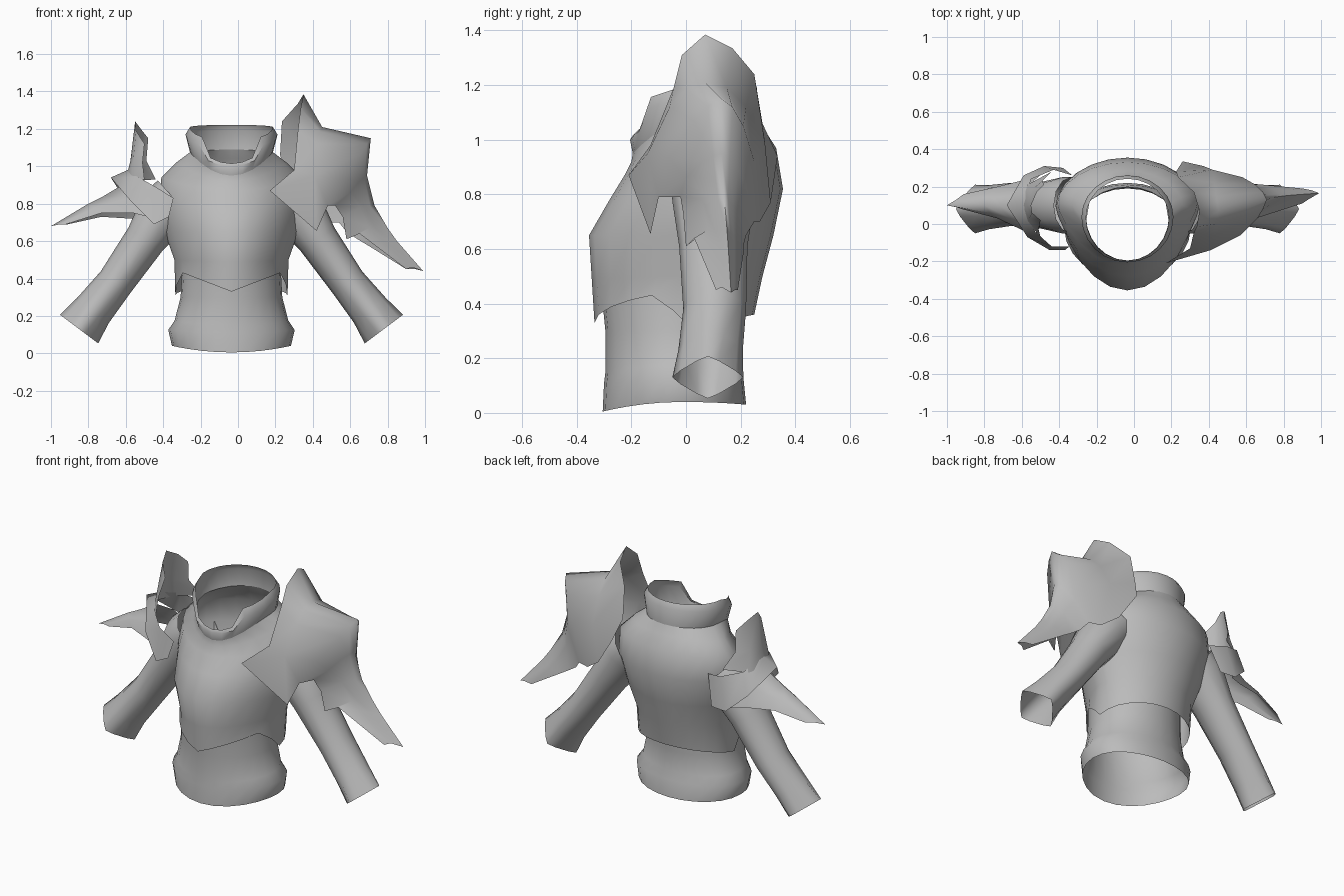
import bpy, bmesh, math
from mathutils import Vector

CX = -0.035  # the body's centre line
grey = bpy.data.materials.new("plain_grey")
grey.diffuse_color = (0.5, 0.5, 0.5, 1)


def loft(name, rows, ref, closed=False, mirror=False, angle=50):
    """Skin equal-length rows of points, facing away from ref."""
    bm = bmesh.new()
    grid = [[bm.verts.new(p) for p in row] for row in rows]
    n = len(rows[0])
    for a, b in zip(grid, grid[1:]):
        for i in range(n if closed else n - 1):
            j = (i + 1) % n
            bm.faces.new((a[i], a[j], b[j], b[i]))
    if mirror:
        copy = bmesh.ops.duplicate(bm, geom=bm.verts[:] + bm.edges[:] + bm.faces[:])
        for g in copy["geom"]:
            if isinstance(g, bmesh.types.BMVert):
                g.co.x = 2 * CX - g.co.x
        bmesh.ops.reverse_faces(
            bm, faces=[g for g in copy["geom"] if isinstance(g, bmesh.types.BMFace)])
    bm.normal_update()
    ref = Vector(ref)
    side = 0
    for f in bm.faces:
        c = f.calc_center_median()
        if mirror and c.x < CX:
            continue
        side += f.normal.dot(c - ref) * f.calc_area()
    if side < 0:
        bmesh.ops.reverse_faces(bm, faces=bm.faces[:])
    me = bpy.data.meshes.new(name)
    bm.to_mesh(me)
    bm.free()
    ob = bpy.data.objects.new(name, me)
    bpy.context.collection.objects.link(ob)
    me.materials.append(grey)
    bpy.ops.object.select_all(action='DESELECT')
    ob.select_set(True)
    bpy.context.view_layer.objects.active = ob
    bpy.ops.object.shade_smooth_by_angle(angle=math.radians(angle))
    return ob


def ring(hw, yf, yb, zf, zs, zb, height=None, ef=1.0, eb=1.0, shift=.06, n=24):
    """Body ring: half width, front/back y, front/side/back height, keel exponents."""
    pts = []
    mid = (yf + yb) / 2 + shift
    for i in range(n):
        a = 2 * math.pi * i / n
        c, s = math.cos(a), math.sin(a)
        y = mid + ((yb if s > 0 else yf) - mid) * abs(s) ** (eb if s > 0 else ef)
        z = height(s) if height else zs + ((zb if s > 0 else zf) - zs) * s * s
        pts.append((CX + hw * c, y, z))
    return pts


# Waist with flared hem
loft("waist", [ring(*r, ef=1.05, eb=.9, shift=.02) for r in (
    (.318, -.305, .22, .005, .04, .03),
    (.338, -.30, .21, .11, .125, .13),
    (.304, -.295, .19, .15, .175, .18),
    (.272, -.295, .19, .30, .30, .30),
    (.262, -.31, .20, .45, .48, .45))], (CX, 0, .25), closed=True, angle=85)


def hem(s):
    # Breastplate hem: straight V in front, notch and flap at the sides
    if s < -.5:
        return .33 + .10 * math.sqrt(max(0, 1 - s * s)) / .866
    if s < 0:
        return .43 - .12 * (s + .5) / .5
    return .31 + .05 * s


# Breastplate up to the neck
loft("breastplate", [ring(.30, -.335, .25, 0, 0, 0, hem, 1.3, 1.0)] + [
    ring(*r, ef=1.45, eb=1.1) for r in (
        (.305, -.345, .28, .49, .50, .50),
        (.358, -.355, .32, .65, .65, .65),
        (.385, -.28, .355, .78, .82, .82),
        (.375, -.225, .33, .87, .94, .97),
        (.295, -.20, .285, .92, 1.02, 1.04))] + [
    ring(.222, -.195, .262, .95, 1.075, 1.09, shift=.01)],
    (CX, 0, .65), closed=True)


def rim(side, back, front):
    # Collar rim with a stepped gap in front
    def height(s):
        if s < -.8:
            return front + .03 * (1 + s) / .134
        return side + (back - side) * s if s > 0 else side + .075 * s
    return height


# Standing collar with a turned-in rim
loft("collar", [
    ring(.222, -.195, .262, .95, 1.075, 1.09, shift=.01),
    ring(.246, -.205, .26, 0, 0, 0, rim(1.17, 1.19, 1.00), shift=.01),
    ring(.222, -.195, .242, 0, 0, 0, rim(1.21, 1.222, 1.015), shift=.01)],
    (CX, 0.03, 1.08), closed=True)

# Sleeves: offset from centre, y, z, radius in x-z, radius in y, corner sharpness
sleeve = [(.30, .10, .82, .14, .15, 1), (.35, .10, .775, .145, .15, 1),
          (.46, .10, .61, .11, .125, 1), (.62, .105, .38, .098, .115, 1.1),
          (.74, .09, .23, .108, .118, 1.3), (.815, .08, .13, .128, .13, 1.7)]
rows = []
for k, (x, y, z, r, ry, e) in enumerate(sleeve):
    p, q = sleeve[max(k - 1, 0)], sleeve[min(k + 1, len(sleeve) - 1)]
    d = Vector((q[0] - p[0], 0, q[2] - p[2])).normalized()
    up = Vector((-d.z, 0, d.x))
    row = []
    for i in range(12):
        c, s = math.cos(math.tau * i / 12), math.sin(math.tau * i / 12)
        c, s = (math.copysign(abs(v) ** e, v) for v in (c, s))
        row.append(Vector((CX + x, y, z)) + up * r * s + Vector((0, ry * c, 0)))
    rows.append(row)
loft("sleeves", rows, (CX + .5, .1, .52), closed=True, mirror=True, angle=75)

# Large shoulder guard: rows run front edge, ridge, back edge
shell = [
    [(.17, -.21, .87), (.30, -.13, .98), (.32, -.045, 1.19), (.335, -.015, 1.31), (.35, .07, 1.385),
     (.32, .17, 1.335), (.235, .25, 1.24), (.225, .28, 1.06), (.26, .335, .94)],
    [(.42, -.13, .655), (.41, -.14, .95), (.43, -.06, 1.12), (.44, .00, 1.185), (.45, .07, 1.21),
     (.44, .15, 1.19), (.43, .22, 1.12), (.42, .29, .98), (.37, .31, .77)],
    [(.48, -.10, .79), (.57, -.06, .93), (.66, .03, 1.07), (.69, .08, 1.12), (.71, .13, 1.15),
     (.69, .17, 1.12), (.65, .21, 1.05), (.58, .25, .92), (.47, .27, .70)],
    [(.52, -.02, .79), (.60, .00, .86), (.65, .06, .92), (.675, .10, .94), (.69, .13, .95),
     (.68, .16, .93), (.66, .19, .89), (.62, .22, .83), (.54, .25, .70)]]
# The spike hanging from it, given by five points a row
spike = [
    [(.56, -.01, .73), (.65, .06, .78), (.73, .14, .79), (.67, .19, .74), (.58, .22, .65)],
    [(.58, .00, .61), (.70, .08, .67), (.80, .15, .67), (.74, .19, .63), (.64, .21, .61)],
    [(.65, .03, .64), (.75, .10, .62), (.85, .155, .60), (.78, .19, .58), (.69, .21, .58)],
    [(.90, .11, .45), (.93, .13, .46), (.99, .165, .44), (.95, .18, .45), (.90, .19, .45)]]
for row in spike:
    a, b, c, d, e = (Vector(p) for p in row)
    shell.append([a, b, b.lerp(c, .35), b.lerp(c, .7), c, c.lerp(d, .3), c.lerp(d, .65), d, e])
loft("large_shoulder_guard", shell, (.38, .08, .7), angle=85)

# Small shoulder guard: band wrapped around the shoulder
loft("small_guard_band", [
    [(-.345, -.12, .83), (-.37, -.14, .73)],
    [(-.44, -.12, .89), (-.45, -.14, .69)],
    [(-.53, -.04, .94), (-.57, -.07, .81)],
    [(-.59, .10, .98), (-.68, .10, .94)],
    [(-.55, .24, .93), (-.59, .26, .80)],
    [(-.43, .29, .89), (-.48, .31, .70)],
    [(-.33, .26, .87), (-.38, .30, .70)]], (-.35, .1, .75), angle=85)

# Upright fin on the small guard
loft("small_guard_fin", [
    [(-.50, .02, 1.12), (-.545, .06, 1.19), (-.55, .10, 1.24), (-.52, .17, 1.20), (-.48, .21, 1.15)],
    [(-.51, -.03, 1.02), (-.56, .03, 1.03), (-.575, .10, 1.03), (-.55, .18, 1.03), (-.49, .23, 1.03)],
    [(-.50, -.07, .93), (-.57, .01, .92), (-.60, .10, .93), (-.57, .21, .92), (-.44, .28, .93)]],
    (-.4, .1, 1.0), angle=85)

# Spike under the small guard
loft("small_guard_spike", [
    [(-.48, -.11, .73), (-.57, .00, .84), (-.62, .10, .90), (-.57, .20, .84), (-.48, .28, .71)],
    [(-.56, -.05, .75), (-.66, .03, .81), (-.72, .10, .84), (-.66, .18, .80), (-.57, .24, .72)],
    [(-.73, .03, .75), (-.77, .06, .78), (-.80, .10, .80), (-.77, .16, .78), (-.73, .20, .73)],
    [(-.92, .08, .69), (-.95, .09, .69), (-1.0, .10, .68), (-.95, .13, .69), (-.91, .16, .69)]],
    (-.55, .1, .65), angle=85)
